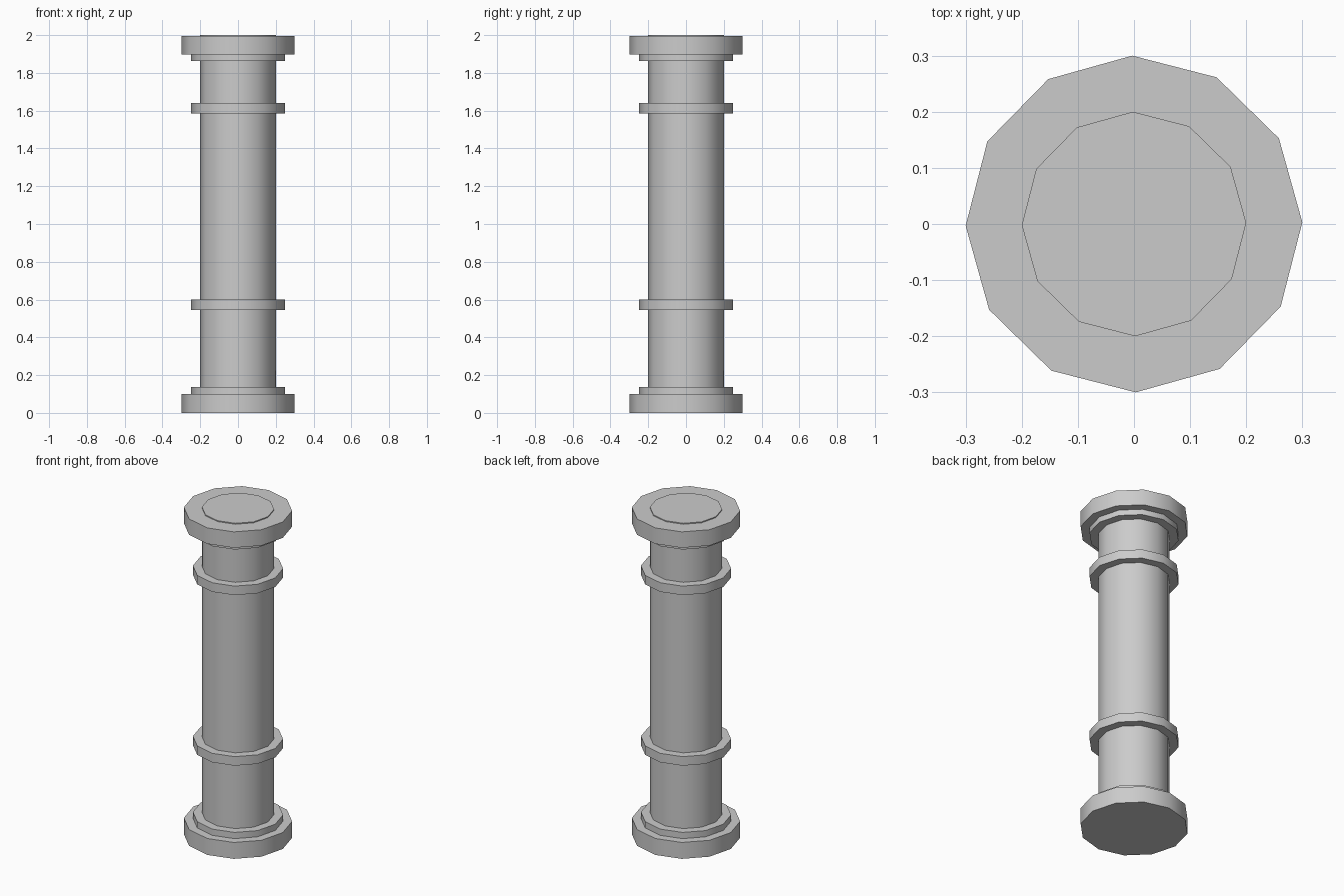
import bpy
import math

if "Cube" in bpy.data.objects:
    bpy.data.objects.remove(bpy.data.objects["Cube"])


def drum(name, radius, z0, z1):
    """Twelve-sided upright cylinder between two heights."""
    bpy.ops.mesh.primitive_cylinder_add(
        vertices=12, radius=radius, depth=z1 - z0,
        location=(0, 0, (z0 + z1) / 2), rotation=(0, 0, math.radians(0.6)))
    obj = bpy.context.object
    obj.name = name
    bpy.ops.object.shade_smooth_by_angle(angle=math.radians(35))
    return obj


# Main shaft, standing slightly proud of the capital
drum("shaft", 0.20, 0.01, 2.0)

# Base and capital slabs
drum("base_slab", 0.30, 0.0, 0.10)
drum("capital_slab", 0.30, 1.897, 1.994)

# Stepped collars next to the slabs
drum("base_collar", 0.25, 0.09, 0.138)
drum("capital_collar", 0.25, 1.863, 1.905)

# Decorative bands around the shaft
drum("lower_band", 0.25, 0.545, 0.60)
drum("upper_band", 0.25, 1.585, 1.64)
